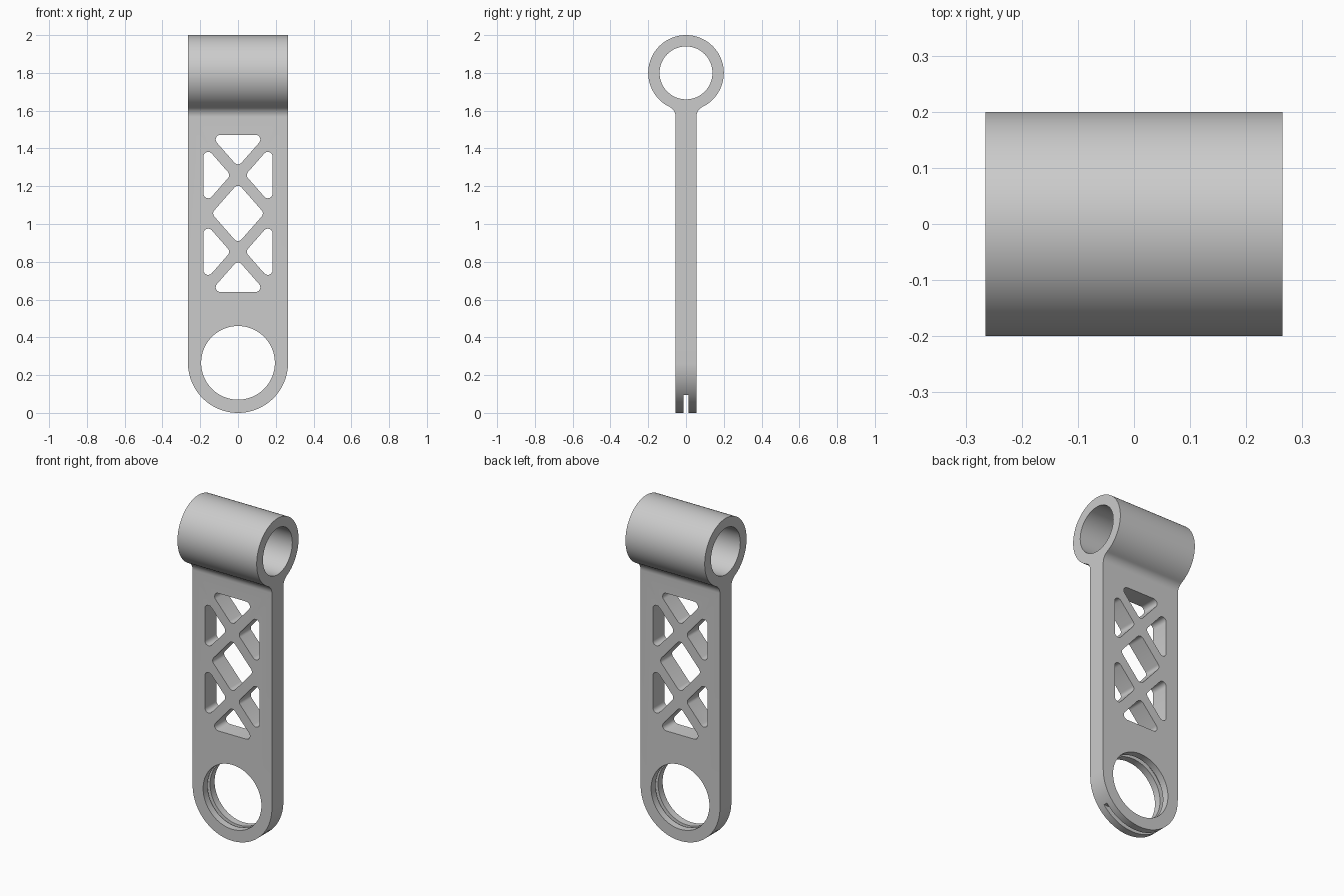
import bpy, bmesh
from math import sin, cos, pi, atan2, sqrt, tan
from mathutils import Vector

if "Cube" in bpy.data.objects:
    bpy.data.objects.remove(bpy.data.objects["Cube"])

metal = bpy.data.materials.new("satin grey metal")
metal.use_nodes = True
metal.diffuse_color = (0.6, 0.6, 0.6, 1)
metal.node_tree.nodes["Principled BSDF"].inputs["Base Color"].default_value = (0.6, 0.6, 0.6, 1)

# Main dimensions
HALF_W, HALF_T = 0.265, 0.055
EYE_Z, EYE_R = 0.265, 0.195
TUBE_Z, TUBE_R, BORE_R = 1.8, 0.2, 0.14


def arc(cx, cz, r, a0, a1, n):
    return [(cx + r * cos(a0 + (a1 - a0) * i / n), cz + r * sin(a0 + (a1 - a0) * i / n))
            for i in range(n + 1)]


def circle(cz, r, n=96):
    return arc(0, cz, r, 0, 2 * pi, n)[:-1]


def rounded(corners, r, n=6):
    """Round every corner of a convex polygon with a tangent arc."""
    pts = [Vector(c) for c in corners]
    out = []
    for i, p in enumerate(pts):
        a = (pts[i - 1] - p).normalized()
        b = (pts[(i + 1) % len(pts)] - p).normalized()
        half = a.angle(b) / 2
        c = p + (a + b).normalized() * r / sin(half)
        s = p + a * r / tan(half) - c
        e = p + b * r / tan(half) - c
        a0 = atan2(s.y, s.x)
        sweep = (atan2(e.y, e.x) - a0 + pi) % (2 * pi) - pi
        out += arc(c.x, c.y, r, a0, a0 + sweep, n)
    return out


def prism(name, pts, axis, half):
    """Extrude a (horizontal, z) profile symmetrically along x or y."""
    def place(u, z, d):
        return (d, u, z) if axis == "x" else (u, d, z)
    bm = bmesh.new()
    rings = [[bm.verts.new(place(u, z, d)) for u, z in pts] for d in (-half, half)]
    for ring in rings:
        bm.faces.new(ring)
    for i in range(len(pts)):
        bm.faces.new((rings[0][i - 1], rings[0][i], rings[1][i], rings[1][i - 1]))
    bmesh.ops.recalc_face_normals(bm, faces=bm.faces)
    mesh = bpy.data.meshes.new(name)
    bm.to_mesh(mesh)
    bm.free()
    mesh.materials.append(metal)
    ob = bpy.data.objects.new(name, mesh)
    bpy.context.collection.objects.link(ob)
    return ob


def carve(body, cutter, operation="DIFFERENCE"):
    cutter.hide_render = True
    mod = body.modifiers.new(cutter.name, "BOOLEAN")
    mod.operation, mod.solver, mod.object = operation, "EXACT", cutter
    bpy.context.view_layer.objects.active = body
    bpy.ops.object.modifier_apply(modifier=mod.name)
    bpy.data.objects.remove(cutter)


# Side profile: flat bar, fillets and tube
FILLET = 0.06
fy = HALF_T + FILLET
fz = TUBE_Z - sqrt((TUBE_R + FILLET) ** 2 - fy ** 2)
tangent = atan2(TUBE_Z - fz, -fy)
right_fillet = arc(fy, fz, FILLET, pi, tangent, 10)
tube = arc(0, TUBE_Z, TUBE_R, tangent - pi, 2 * pi - tangent, 90)
left_fillet = [(-y, z) for y, z in reversed(right_fillet)]
profile = ([(HALF_T, -0.1)] + right_fillet + tube[1:-1] + left_fillet + [(-HALF_T, -0.1)])
arm = prism("link_arm", profile, "x", 0.5)

# Front outline: straight sides and a round lower end
outline = arc(0, EYE_Z, HALF_W, pi, 2 * pi, 56) + [(HALF_W, 2.2), (-HALF_W, 2.2)]
carve(arm, prism("outline_helper", outline, "y", 0.5), "INTERSECT")

# Tube bore and lower eye
carve(arm, prism("bore_cutter", circle(TUBE_Z, BORE_R), "x", 0.6))
carve(arm, prism("eye_cutter", circle(EYE_Z, EYE_R), "y", 0.3))

# Ring groove inside the eye and slot through the bottom rim
carve(arm, prism("groove_cutter", circle(EYE_Z, 0.22), "y", 0.012))
slot = [(-0.4, -0.2), (0.4, -0.2), (0.4, 0.095), (-0.4, 0.095)]
carve(arm, prism("slot_cutter", slot, "y", 0.012))

# Truss windows: two crossings of diagonal struts, mirrored about the middle
MID, CROSS, SLOPE = 1.056, 0.203, 1.137
GAP_Z, SIDE, END = 0.044, 0.183, 0.416
gap_x = GAP_Z / SLOPE
dz = CROSS - GAP_Z
windows = [[(0, MID + dz), (dz / SLOPE, MID), (0, MID - dz), (-dz / SLOPE, MID)]]
for s in (1, -1):
    zc = MID + s * CROSS
    apex, base = zc + s * GAP_Z, MID + s * END
    w = abs(base - apex) / SLOPE
    windows.append([(0, apex), (w, base), (-w, base)])
    h = (SIDE - gap_x) * SLOPE
    for m in (1, -1):
        windows.append([(m * gap_x, zc), (m * SIDE, zc + h), (m * SIDE, zc - h)])
for corners in windows:
    carve(arm, prism("window_cutter", rounded(corners, 0.025), "y", 0.3))

# Smooth the curved walls, keep the rims sharp
bpy.ops.object.select_all(action="DESELECT")
arm.select_set(True)
bpy.context.view_layer.objects.active = arm
bpy.ops.object.shade_smooth_by_angle(angle=pi / 6)
